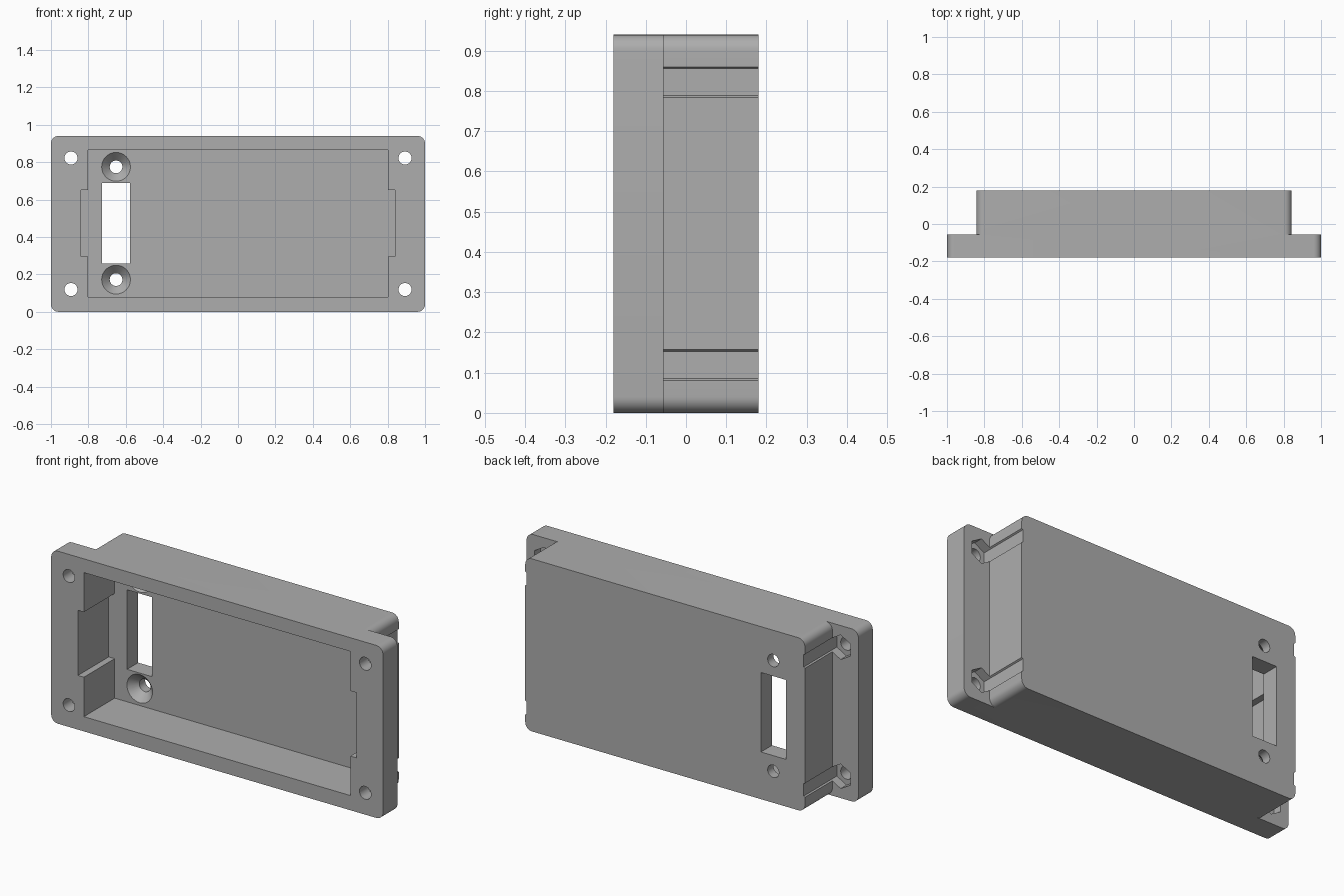
import bpy, bmesh, math

cube = bpy.data.objects.get("Cube")
if cube:
    bpy.data.objects.remove(cube, do_unlink=True)

FRONT, STEP, FLOOR, BACK = -0.18, -0.056, 0.085, 0.18
HEIGHT = 0.94
OVER = 0.05  # cutter overshoot

grey = bpy.data.materials.new("plain grey")
grey.use_nodes = True
grey.diffuse_color = (0.42, 0.42, 0.42, 1)
grey.node_tree.nodes["Principled BSDF"].inputs["Base Color"].default_value = grey.diffuse_color


def loft(name, rings):
    """Solid through matching rings, each given as (y, [(x, z), ...])."""
    bm = bmesh.new()
    loops = [[bm.verts.new((x, y, z)) for x, z in pts] for y, pts in rings]
    n = len(loops[0])
    bm.faces.new(loops[0])
    bm.faces.new(loops[-1][::-1])
    for a, b in zip(loops, loops[1:]):
        for i in range(n):
            j = (i + 1) % n
            bm.faces.new((a[i], b[i], b[j], a[j]))
    bmesh.ops.recalc_face_normals(bm, faces=bm.faces)
    mesh = bpy.data.meshes.new(name)
    bm.to_mesh(mesh)
    bm.free()
    obj = bpy.data.objects.new(name, mesh)
    bpy.context.collection.objects.link(obj)
    mesh.materials.append(grey)
    return obj


def circle(x, z, r, n=32, turn=0.0):
    return [(x + r * math.cos(turn + math.tau * i / n),
             z + r * math.sin(turn + math.tau * i / n)) for i in range(n)]


def rect(x0, x1, z0, z1):
    return [(x0, z0), (x1, z0), (x1, z1), (x0, z1)]


def rounded(half, r, steps=8):
    pts = []
    corners = [(half - r, HEIGHT - r), (r - half, HEIGHT - r), (r - half, r), (half - r, r)]
    for k, (x, z) in enumerate(corners):
        for i in range(steps + 1):
            a = math.pi / 2 * (k + i / steps)
            pts.append((x + r * math.cos(a), z + r * math.sin(a)))
    return pts


def prism(name, y0, y1, pts):
    return loft(name, [(y0, pts), (y1, pts)])


def combine(target, other, operation):
    mod = target.modifiers.new(operation.lower(), 'BOOLEAN')
    mod.operation = operation
    mod.solver = 'EXACT'
    mod.object = other
    bpy.context.view_layer.objects.active = target
    bpy.ops.object.modifier_apply(modifier=mod.name)
    bpy.data.objects.remove(other, do_unlink=True)


# Mounting flange joined to the deeper box behind it
case = prism("enclosure_shell", FRONT, STEP, rounded(1.0, 0.04))
combine(case, prism("box", STEP, BACK, rounded(0.843, 0.04)), 'UNION')

# Open cavity with a shallow relief in each end wall
combine(case, prism("cavity", FRONT - OVER, FLOOR, rect(-0.803, 0.803, 0.08, 0.865)), 'DIFFERENCE')
combine(case, prism("end_relief", FRONT - OVER, FLOOR, rect(-0.839, 0.839, 0.295, 0.65)), 'DIFFERENCE')

# Connector slot through the floor
combine(case, prism("slot", 0, BACK + OVER, rect(-0.728, -0.578, 0.257, 0.69)), 'DIFFERENCE')

# Countersunk screw holes above and below the slot
for z in (0.172, 0.775):
    wide, narrow = circle(-0.652, z, 0.077), circle(-0.652, z, 0.034)
    sink = loft("screw_hole", [(0, wide), (FLOOR, wide), (FLOOR + 0.045, narrow), (BACK + OVER, narrow)])
    combine(case, sink, 'DIFFERENCE')

# Corner bolt holes with hexagonal nut pockets that graze the box sides
for x in (-0.893, 0.893):
    for z in (0.119, 0.822):
        combine(case, prism("bolt_hole", FRONT - OVER, STEP + OVER, circle(x, z, 0.035)), 'DIFFERENCE')
        hexagon = circle(x, z, 0.067, 6, math.pi / 6)
        combine(case, prism("nut_pocket", STEP - 0.05, BACK + OVER, hexagon), 'DIFFERENCE')

bpy.ops.object.select_all(action='DESELECT')
case.select_set(True)
bpy.context.view_layer.objects.active = case
bpy.ops.object.shade_smooth_by_angle(angle=math.radians(30))
